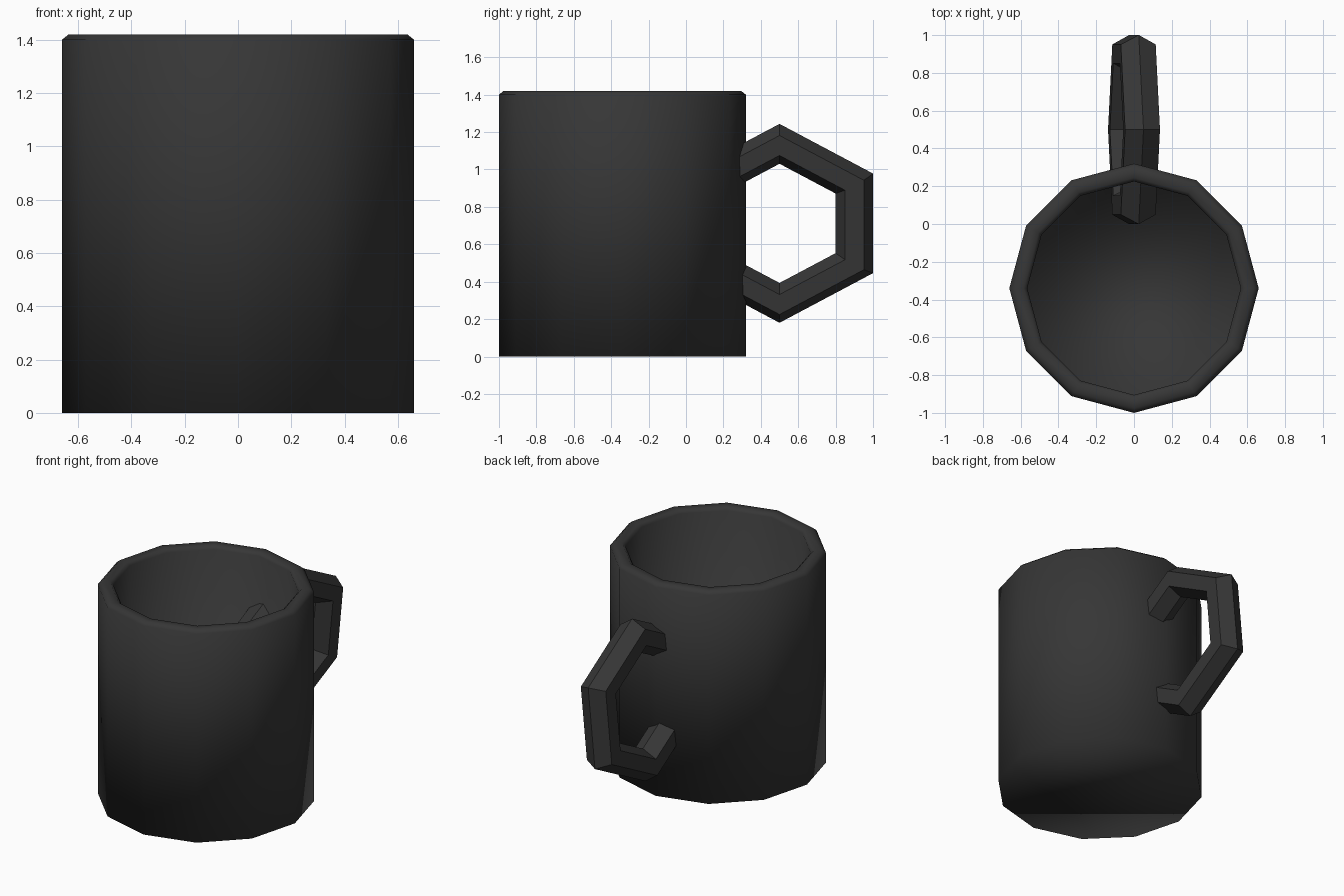
import bpy, bmesh, math
from mathutils import Matrix

if "Cube" in bpy.data.objects:
    bpy.data.objects.remove(bpy.data.objects["Cube"])

mat = bpy.data.materials.new("dark_glaze")
mat.diffuse_color = (0.037, 0.037, 0.037, 1)
mat.use_nodes = True
mat.node_tree.nodes["Principled BSDF"].inputs["Base Color"].default_value = mat.diffuse_color

SIDES = 12
CUP_Y = -0.34

# Cup: wall profile (radius, z) spun into 12 sides, then capped below and inside
profile = [(0.66, 0), (0.66, 1.40), (0.635, 1.42), (0.585, 1.42),
           (0.565, 1.40), (0.565, 0.10)]
bm = bmesh.new()
verts = [bm.verts.new((r, 0, z)) for r, z in profile]
edges = [bm.edges.new(pair) for pair in zip(verts, verts[1:])]
bmesh.ops.spin(bm, geom=verts + edges, cent=(0, 0, 0), axis=(0, 0, 1),
               angle=math.tau, steps=SIDES, use_duplicate=False)
bmesh.ops.remove_doubles(bm, verts=bm.verts, dist=0.0005)
bmesh.ops.holes_fill(bm, edges=[e for e in bm.edges if e.is_boundary], sides=0)
bmesh.ops.recalc_face_normals(bm, faces=bm.faces)
bm.transform(Matrix.Translation((0, CUP_Y, 0)))
for f in bm.faces:
    f.smooth = True
mesh = bpy.data.meshes.new("cup")
bm.to_mesh(mesh)
bm.free()
cup = bpy.data.objects.new("cup", mesh)
bpy.context.collection.objects.link(cup)
cup.data.materials.append(mat)

# Handle: six-sided ring, slightly tilted, running through the cup wall
bpy.ops.mesh.primitive_torus_add(major_segments=6, minor_segments=6,
                                 major_radius=0.427, minor_radius=0.107,
                                 location=(0, 0.5, 0.712),
                                 rotation=(0, math.radians(95.4), 0))
handle = bpy.context.object
handle.name = "handle"
handle.scale.y = 1.083
bpy.ops.object.shade_flat()
handle.data.materials.append(mat)
